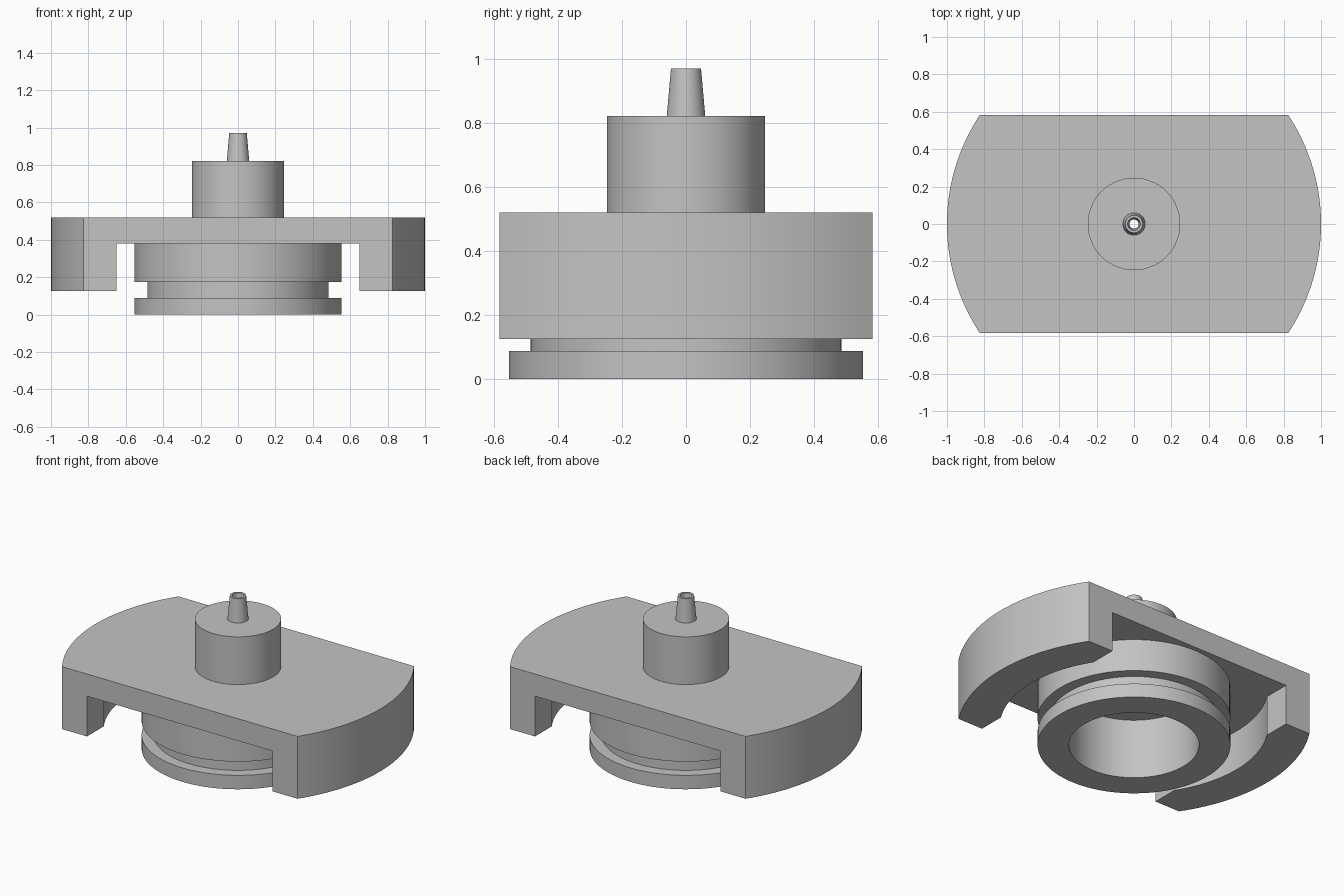
import bpy, bmesh, math
from mathutils import Vector

old = bpy.data.objects.get("Cube")
if old:
    bpy.data.objects.remove(old, do_unlink=True)

STEPS = 96            # sides of every round part
HOLE_R = 0.024        # channel through the whole part
PLATE_BOTTOM, PLATE_TOP, LEG_BOTTOM = 0.38, 0.52, 0.125
HALF_DEPTH = 0.582

grey = bpy.data.materials.new("plain grey")
grey.use_nodes = True
color = (0.55, 0.55, 0.55, 1)
grey.diffuse_color = color
grey.node_tree.nodes["Principled BSDF"].inputs["Base Color"].default_value = color


def finish(bm, name):
    """Turn a bmesh into a smooth object with sharp corners."""
    bmesh.ops.recalc_face_normals(bm, faces=bm.faces)
    mesh = bpy.data.meshes.new(name)
    bm.to_mesh(mesh)
    bm.free()
    mesh.materials.append(grey)
    obj = bpy.data.objects.new(name, mesh)
    bpy.context.collection.objects.link(obj)
    bpy.ops.object.select_all(action="DESELECT")
    obj.select_set(True)
    bpy.context.view_layer.objects.active = obj
    bpy.ops.object.shade_smooth_by_angle(angle=math.radians(25))
    return obj


def lathe(name, profile):
    """Revolve (radius, height) points around the z axis."""
    bm = bmesh.new()
    verts = [bm.verts.new((r, 0, z)) for r, z in profile]
    edges = [bm.edges.new(pair) for pair in zip(verts, verts[1:])]
    bmesh.ops.spin(bm, geom=verts + edges, cent=(0, 0, 0), axis=(0, 0, 1),
                   angle=math.tau, steps=STEPS, use_merge=True)
    bmesh.ops.remove_doubles(bm, verts=bm.verts, dist=1e-5)
    return finish(bm, name)


def arc(radius, half_angle, shift, count):
    """Points on an arc around +x, from -y to +y."""
    angles = [half_angle * (2 * i / count - 1) for i in range(count + 1)]
    return [(shift + radius * math.cos(a), radius * math.sin(a)) for a in angles]


def extrude(bm, faces, height):
    geom = bmesh.ops.extrude_face_region(bm, geom=faces)["geom"]
    verts = [g for g in geom if isinstance(g, bmesh.types.BMVert)]
    bmesh.ops.translate(bm, verts=verts, vec=Vector((0, 0, height)))
    return geom


# Bridge plate with two curved legs, made as one piece
outer_r = 1.055
outer = arc(outer_r, math.asin(HALF_DEPTH / outer_r), 1 - outer_r, 40)
inner_x, inner_r = 0.65, 0.77
inner = arc(inner_r, math.acos(inner_x / inner_r), 0, 32)
inner = [(inner_x, -HALF_DEPTH)] + inner + [(inner_x, HALF_DEPTH)]

bm = bmesh.new()
legs, rims, ends = [], [], []
for side in (1, -1):
    out_v = [bm.verts.new((side * x, y, PLATE_BOTTOM)) for x, y in outer]
    in_v = [bm.verts.new((side * x, y, PLATE_BOTTOM)) for x, y in inner]
    legs.append(bm.faces.new(out_v + in_v[::-1]))
    rims += [bm.edges.get(pair) for pair in zip(in_v, in_v[1:])]
    ends.append((in_v[0], in_v[-1]))
rims += [bm.edges.new(pair) for pair in zip(*ends)]
hole = bmesh.ops.create_circle(bm, segments=STEPS, radius=HOLE_R)["verts"]
bmesh.ops.translate(bm, verts=hole, vec=(0, 0, PLATE_BOTTOM))
rims += list({e for v in hole for e in v.link_edges})
bmesh.ops.triangle_fill(bm, edges=rims, use_beauty=True, normal=(0, 0, 1))
extrude(bm, list(bm.faces), PLATE_TOP - PLATE_BOTTOM)
extrude(bm, legs, LEG_BOTTOM - PLATE_BOTTOM)
finish(bm, "bridge_plate")

# Hollow collar with an outer groove, below the plate
lathe("grooved_collar", [
    (0.373, PLATE_BOTTOM), (0.373, 0), (0.553, 0), (0.553, 0.088),
    (0.485, 0.088), (0.485, 0.175), (0.553, 0.175), (0.553, PLATE_BOTTOM)])

# Round boss with a tapered, bored nozzle on top
lathe("boss_and_nozzle", [
    (0.247, PLATE_TOP), (0.247, 0.822), (0.06, 0.822), (0.047, 0.97),
    (0.034, 0.97), (HOLE_R, 0.88), (HOLE_R, PLATE_TOP)])
